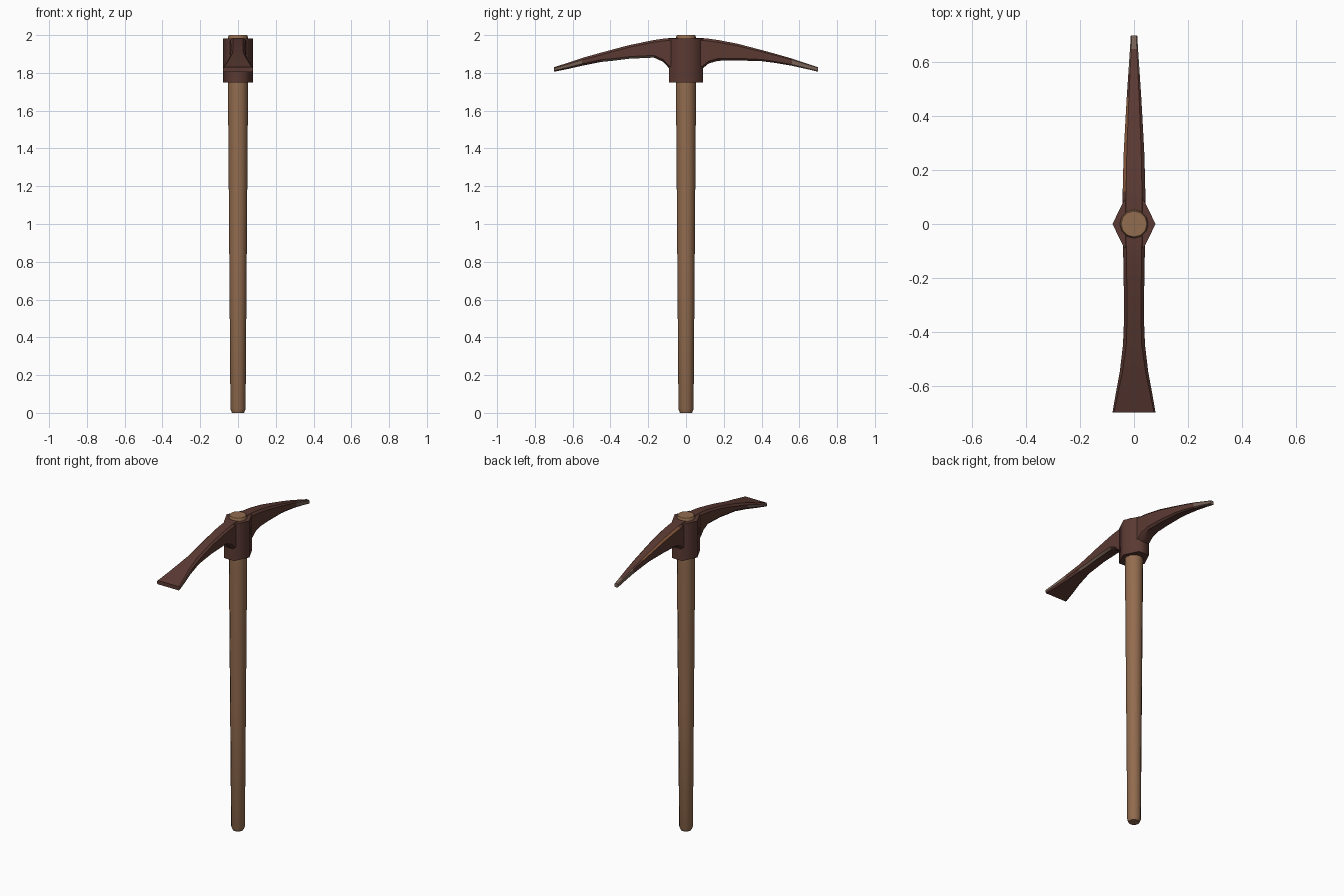
import bpy, math

if "Cube" in bpy.data.objects:
    bpy.data.objects.remove(bpy.data.objects["Cube"])

def material(name, rgb):
    m = bpy.data.materials.new(name)
    m.diffuse_color = (*rgb, 1)
    m.use_nodes = True
    m.node_tree.nodes["Principled BSDF"].inputs["Base Color"].default_value = m.diffuse_color
    return m

WOOD = material("wood", (0.29, 0.15, 0.078))
IRON = material("rusty_iron", (0.105, 0.042, 0.033))
WORN = material("worn_metal", (0.19, 0.125, 0.095))
RUST = material("orange_rust", (0.25, 0.10, 0.045))

def loft(name, rings, mats, angle):
    """Skin a list of equal-length rings and cap both ends."""
    n = len(rings[0])
    verts = [p for r in rings for p in r]
    faces = [(k * n + i, k * n + (i + 1) % n, (k + 1) * n + (i + 1) % n, (k + 1) * n + i)
             for k in range(len(rings) - 1) for i in range(n)]
    faces += [tuple(reversed(range(n))), tuple(range(len(verts) - n, len(verts)))]
    me = bpy.data.meshes.new(name)
    me.from_pydata(verts, [], faces)
    for m in mats:
        me.materials.append(m)
    ob = bpy.data.objects.new(name, me)
    bpy.context.collection.objects.link(ob)
    bpy.ops.object.select_all(action='DESELECT')
    bpy.context.view_layer.objects.active = ob
    ob.select_set(True)
    bpy.ops.object.shade_smooth_by_angle(angle=math.radians(angle))
    return ob

# Tapered wooden handle with softened ends
def circle(r, z, n=12):
    return [(r * math.cos(2 * math.pi * i / n), r * math.sin(2 * math.pi * i / n), z) for i in range(n)]

loft("handle", [circle(r, z) for r, z in
     [(0.032, 0), (0.040, 0.02), (0.046, 0.8), (0.053, 1.7), (0.053, 1.99), (0.048, 2.0)]], [WOOD], 35)

# Six-sided iron collar around the handle
def hexagon(z):
    return [(0.08, 0, z), (0.036, 0.09, z), (-0.036, 0.09, z),
            (-0.08, 0, z), (-0.036, -0.09, z), (0.036, -0.09, z)]

loft("collar", [hexagon(1.75), hexagon(1.982)], [IRON], 66)

# Arms: stations of (distance, half width, bottom z, top z), chamfered section
def section(y, w, b, t):
    c = min(0.25 * (t - b), 0.3 * w, 0.014)
    pts = [(w - c, b), (w, b + c), (w, t - c), (w - c, t)]
    pts += [(-x, z) for x, z in reversed(pts)]
    return [(x, y, z) for x, z in pts]

PICK = [(0, .042, 1.79, 1.985), (.09, .042, 1.825, 1.984), (.12, .042, 1.85, 1.981), (.17, .041, 1.864, 1.974),
        (.27, .038, 1.866, 1.955), (.40, .031, 1.862, 1.921), (.47, .027, 1.853, 1.902),
        (.56, .021, 1.838, 1.876), (.65, .015, 1.818, 1.846), (.70, .012, 1.806, 1.83)]
ADZE = [(0, .042, 1.79, 1.985), (.09, .041, 1.825, 1.984), (.12, .040, 1.858, 1.981), (.17, .039, 1.881, 1.974),
        (.30, .037, 1.875, 1.947), (.38, .038, 1.865, 1.926), (.45, .041, 1.858, 1.907),
        (.55, .053, 1.838, 1.879), (.62, .066, 1.822, 1.855), (.70, .08, 1.806, 1.83)]

pick = loft("pick_arm", [section(*s) for s in PICK], [IRON, WORN, RUST], 38)
adze = loft("adze_arm", [section(-y, w, b, t) for y, w, b, t in reversed(ADZE)], [IRON, WORN, RUST], 38)

# Wear: bare metal at the tips and along chamfers, orange rust under the pick
for p in pick.data.polygons:
    y, nx, nz = p.center.y, p.normal.x, p.normal.z
    if y > 0.65 or (y > 0.56 and abs(nx) > 0.4):
        p.material_index = 1
    elif nx > 0.3 and nz < -0.3 and 0.12 < y < 0.45:
        p.material_index = 2

for p in adze.data.polygons:
    y, nx, nz = p.center.y, p.normal.x, p.normal.z
    edge = abs(nx) > 0.3 and nz > 0.3
    if y < -0.55 and abs(nx) > 0.85:
        p.material_index = 1
    elif edge and ((nx > 0 and -0.55 < y < -0.32) or (nx < 0 and -0.45 < y < -0.15)):
        p.material_index = 1
